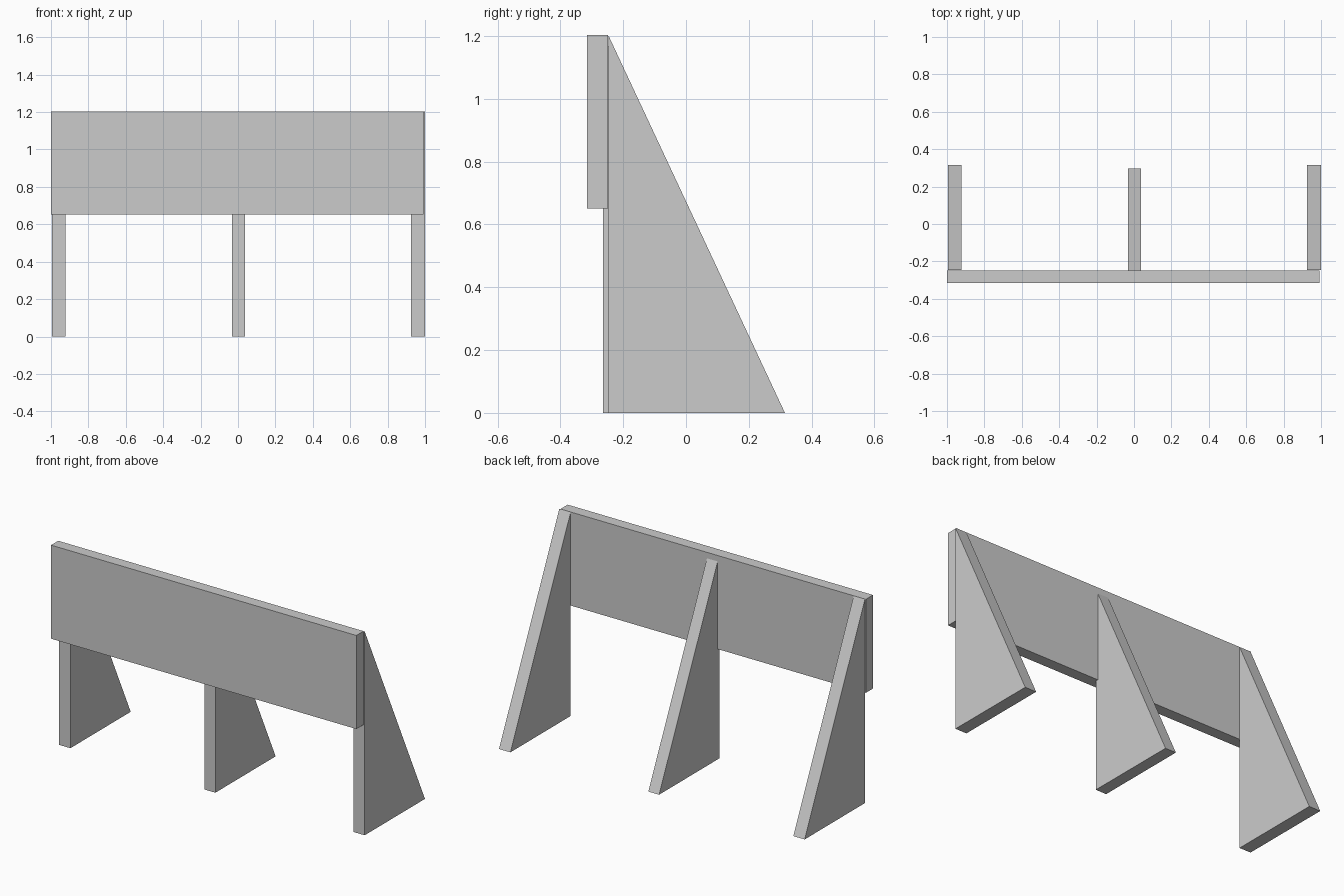
import bpy

if "Cube" in bpy.data.objects:
    bpy.data.objects.remove(bpy.data.objects["Cube"])


def extrude_side_profile(name, profile, x0, x1):
    """Solid from a (y, z) profile extruded along x."""
    n = len(profile)
    verts = [(x, y, z) for x in (x0, x1) for y, z in profile]
    faces = [tuple(reversed(range(n))), tuple(range(n, 2 * n))]
    faces += [(i, (i + 1) % n, n + (i + 1) % n, n + i) for i in range(n)]
    mesh = bpy.data.meshes.new(name)
    mesh.from_pydata(verts, [], faces)
    mesh.update()
    obj = bpy.data.objects.new(name, mesh)
    bpy.context.collection.objects.link(obj)
    return obj


# Front board
extrude_side_profile(
    "front_board",
    [(-0.315, 0.651), (-0.248, 0.651), (-0.248, 1.203), (-0.315, 1.203)],
    -1.0, 0.993)

# Triangular supports; the middle one is set slightly into the board
for name, x0, x1, front in (
        ("left_support", -0.995, -0.921, -0.247),
        ("middle_support", -0.033, 0.037, -0.264),
        ("right_support", 0.926, 1.0, -0.247)):
    extrude_side_profile(
        name, [(front, 0.0), (front + 0.562, 0.0), (front, 1.202)], x0, x1)
